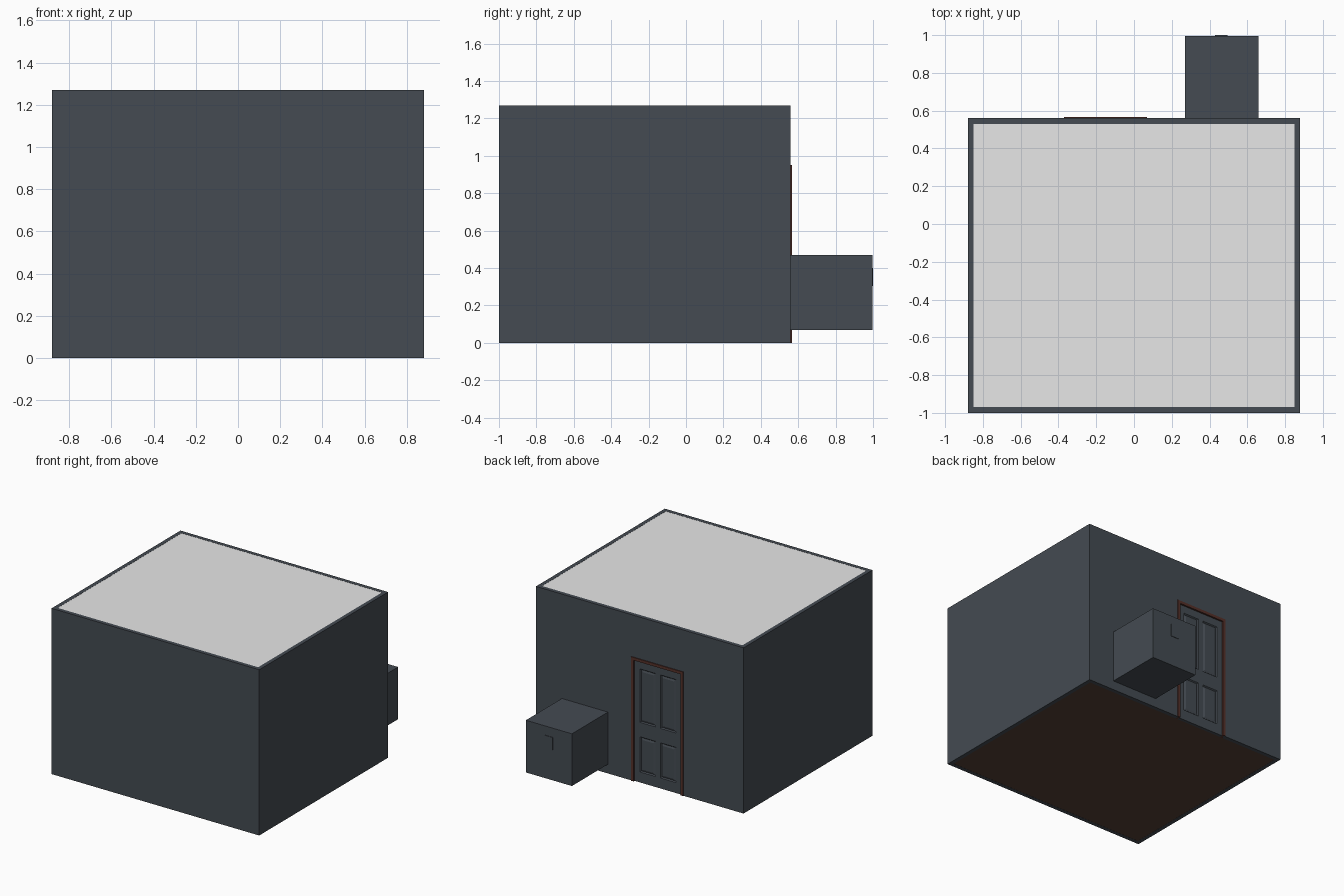
import bpy
import bmesh

if "Cube" in bpy.data.objects:
    bpy.data.objects.remove(bpy.data.objects["Cube"])


def material(name, rgb):
    m = bpy.data.materials.new(name)
    m.diffuse_color = (*rgb, 1.0)
    m.use_nodes = True
    m.node_tree.nodes["Principled BSDF"].inputs["Base Color"].default_value = m.diffuse_color
    return m


SLATE = material("slate_blue_grey", (0.058, 0.070, 0.084))
PALE = material("pale_grey", (0.8, 0.8, 0.8))
FLOOR = material("dark_brown", (0.090, 0.050, 0.037))
TRIM = material("red_brown", (0.090, 0.030, 0.022))


def add_object(name, bm, mat):
    bmesh.ops.recalc_face_normals(bm, faces=bm.faces)
    mesh = bpy.data.meshes.new(name)
    bm.to_mesh(mesh)
    bm.free()
    mesh.materials.append(mat)
    ob = bpy.data.objects.new(name, mesh)
    bpy.context.collection.objects.link(ob)
    return ob


def box(name, x, y, z, mat):
    """Box spanning the given (low, high) ranges."""
    bm = bmesh.new()
    bmesh.ops.create_cube(bm, size=1)
    for v in bm.verts:
        v.co = [r[0] + (c + 0.5) * (r[1] - r[0]) for c, r in zip(v.co, (x, y, z))]
    return add_object(name, bm, mat)


W, FRONT, BACK, H, T = 0.88, -1.0, 0.56, 1.27, 0.03
DOOR_L, DOOR_R, DOOR_TOP = -0.37, 0.07, 0.95
TRIM_W = 0.022

# Walls; the back wall leaves an opening for the door
box("front_wall", (-W, W), (FRONT, FRONT + T), (0, H), SLATE)
for side, x in (("left", (-W, -W + T)), ("right", (W - T, W))):
    box(side + "_wall", x, (FRONT + T, BACK - T), (0, H), SLATE)
o0, o1, otop = DOOR_L + 0.01, DOOR_R - 0.01, DOOR_TOP - 0.01
box("back_wall_left", (-W, o0), (BACK - T, BACK), (0, H), SLATE)
box("back_wall_right", (o1, W), (BACK - T, BACK), (0, H), SLATE)
box("back_wall_lintel", (o0, o1), (BACK - T, BACK), (otop, H), SLATE)

# Ceiling and floor fitted inside the walls
inner_x, inner_y = (-W + T, W - T), (FRONT + T, BACK - T)
box("ceiling", inner_x, inner_y, (H - T, H - 0.001), PALE)
box("floor", inner_x, inner_y, (0.001, T), FLOOR)

# Door frame, just proud of the wall
frame_y = (BACK - T, BACK + 0.006)
box("door_frame_left", (DOOR_L, DOOR_L + TRIM_W), frame_y, (0, DOOR_TOP), TRIM)
box("door_frame_right", (DOOR_R - TRIM_W, DOOR_R), frame_y, (0, DOOR_TOP), TRIM)
box("door_frame_top", (DOOR_L + TRIM_W, DOOR_R - TRIM_W), frame_y,
    (DOOR_TOP - TRIM_W, DOOR_TOP), TRIM)

# Panelled door: a grid sheet whose panel cells are sunk, with raised fields
d0, d1 = DOOR_L + TRIM_W, DOOR_R - TRIM_W
mid = (d0 + d1) / 2
xs = (d0, d0 + 0.045, mid - 0.02, mid + 0.02, d1 - 0.045, d1)
zs = (0, 0.08, 0.35, 0.46, 0.87, DOOR_TOP - TRIM_W)
bm = bmesh.new()
grid = [[bm.verts.new((x, BACK - 0.007, z)) for x in xs] for z in zs]
panels = []
for j in range(5):
    for i in range(5):
        f = bm.faces.new((grid[j][i], grid[j + 1][i],
                          grid[j + 1][i + 1], grid[j][i + 1]))
        if i in (1, 3) and j in (1, 3):
            panels.append(f)
bm.normal_update()
bmesh.ops.inset_individual(bm, faces=panels, thickness=0.01, depth=-0.008)
bmesh.ops.inset_individual(bm, faces=panels, thickness=0.02, depth=0.005)
back = bmesh.ops.extrude_edge_only(bm, edges=[e for e in bm.edges if e.is_boundary])
for g in back["geom"]:
    if isinstance(g, bmesh.types.BMVert):
        g.co.y = BACK - T
bmesh.ops.holes_fill(bm, edges=[e for e in bm.edges if e.is_boundary], sides=0)
add_object("door", bm, SLATE)

# Box jutting out from the back wall, with a small thin plate on its end
box("outer_box", (0.27, 0.66), (BACK, 0.996), (0.07, 0.47), SLATE)
box("box_plate", (0.43, 0.495), (0.996, 1.0), (0.305, 0.40), SLATE)
